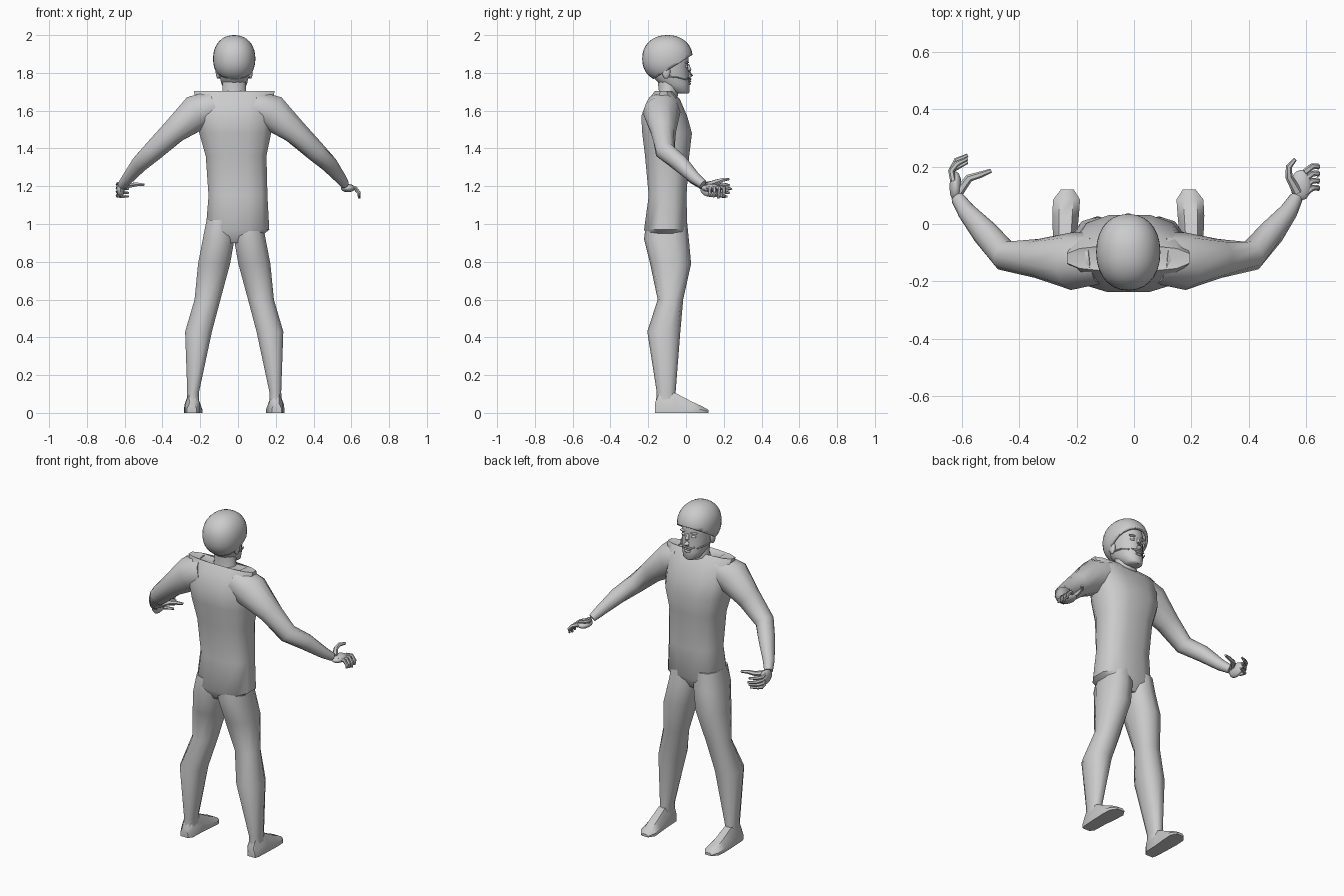
import bpy, bmesh, math
from mathutils import Vector, Matrix

if "Cube" in bpy.data.objects:
    bpy.data.objects.remove(bpy.data.objects["Cube"])

MAT = bpy.data.materials.new("light grey")
MAT.diffuse_color = (0.6, 0.6, 0.6, 1)
MAT.use_nodes = True
MAT.node_tree.nodes["Principled BSDF"].inputs["Base Color"].default_value = MAT.diffuse_color


def finish(bm, name, angle=50):
    bmesh.ops.recalc_face_normals(bm, faces=bm.faces)
    mesh = bpy.data.meshes.new(name)
    bm.to_mesh(mesh)
    bm.free()
    mesh.materials.append(MAT)
    ob = bpy.data.objects.new(name, mesh)
    bpy.context.collection.objects.link(ob)
    bpy.ops.object.select_all(action='DESELECT')
    ob.select_set(True)
    bpy.context.view_layer.objects.active = ob
    bpy.ops.object.shade_smooth_by_angle(angle=math.radians(angle))
    return ob


def skin(bm, rings):
    """Join rings of points into a closed, capped surface."""
    rows = [[bm.verts.new(p) for p in r] for r in rings]
    n = len(rows[0])
    for a, b in zip(rows, rows[1:]):
        for i in range(n):
            j = (i + 1) % n
            bm.faces.new((a[i], a[j], b[j], b[i]))
    bm.faces.new(rows[0])
    bm.faces.new(rows[-1])


def loft(name, sections, n=12, power=0.8):
    """Level sections (z, x0, x1, y0, y1) with rounded corners."""
    def ring(z, x0, x1, y0, y1):
        pts = []
        for i in range(n):
            t = math.tau * (i + 0.5) / n
            c, s = math.cos(t), math.sin(t)
            u = math.copysign(abs(c) ** power, c)
            v = math.copysign(abs(s) ** power, s)
            pts.append(((x0 + x1) / 2 + u * (x1 - x0) / 2,
                        (y0 + y1) / 2 + v * (y1 - y0) / 2, z))
        return pts
    bm = bmesh.new()
    skin(bm, [ring(*s) for s in sections])
    return finish(bm, name)


def tube(name, path, n=8):
    """Path of (x, y, z, radius)."""
    bm = bmesh.new()
    pts = [Vector(p[:3]) for p in path]
    rings = []
    for k, p in enumerate(pts):
        d = (pts[min(k + 1, len(pts) - 1)] - pts[max(k - 1, 0)]).normalized()
        side = d.cross(Vector((0, 0, 1)))
        side = side.normalized() if side.length > 0.01 else Vector((1, 0, 0))
        up = side.cross(d)
        rings.append([p + path[k][3] * (math.cos(math.tau * i / n) * side
                      + math.sin(math.tau * i / n) * up) for i in range(n)])
    skin(bm, rings)
    return finish(bm, name)


def ball(name, centre, radii, seg=16):
    bm = bmesh.new()
    bmesh.ops.create_uvsphere(bm, u_segments=seg, v_segments=seg * 3 // 4, radius=1)
    bmesh.ops.transform(bm, verts=bm.verts,
                        matrix=Matrix.Translation(centre) @ Matrix.Diagonal((*radii, 1)))
    return finish(bm, name)


CX = -0.02      # body centre line

# Torso
loft("torso", [
    (0.90, CX - .10, CX + .10, -.18, -.03),
    (0.97, CX - .155, CX + .19, -.225, .01),
    (1.15, CX - .14, CX + .18, -.20, .005),
    (1.36, CX - .155, CX + .175, -.22, .02),
    (1.48, CX - .19, CX + .20, -.235, .035),
    (1.57, CX - .205, CX + .205, -.24, .01),
    (1.66, CX - .21, CX + .21, -.20, -.03),
    (1.705, CX - .22, CX + .22, -.165, -.075),
    (1.69, CX - .08, CX + .08, -.15, -.06)], power=0.75)

# Legs and feet
for side, s in (("left", -1), ("right", 1)):
    def sx(z, inner, outer, y0, y1):
        a, b = sorted((CX + s * inner, CX + s * outer))
        return (z, a, b, y0, y1)
    loft(side + "_leg", [
        sx(.04, .185, .255, -.16, -.05),
        sx(.11, .185, .25, -.155, -.055),
        sx(.43, .115, .263, -.205, -.03),
        sx(.60, .07, .213, -.15, -.015),
        sx(.79, .018, .195, -.19, .027),
        sx(.92, -.005, .17, -.222, .015),
        sx(1.02, .0, .15, -.21, .005)], n=10, power=0.85)

    # wedge foot: rings run from heel to toe
    bm = bmesh.new()
    rings = []
    for y, top, w0, w1 in ((-.165, .05, .20, .25), (-.14, .11, .183, .258),
                           (-.055, .105, .18, .262), (.03, .06, .172, .265),
                           (.085, .035, .168, .262), (.12, .015, .19, .235)):
        m = (w0 + w1) / 2
        h = (w1 - w0) / 2
        rings.append([(CX + s * (m + h * a), y, max(.0, top * b))
                      for a, b in ((-1, .0), (1, .0), (1, .45), (.5, 1),
                                   (-.5, 1), (-1, .45))])
    skin(bm, rings)
    finish(bm, side + "_foot", 40)

# Arms
tube("left_arm", [(-.13, -.12, 1.62, .09), (-.22, -.13, 1.59, .10), (-.34, -.12, 1.49, .068),
                  (-.45, -.11, 1.385, .054), (-.52, -.03, 1.32, .046),
                  (-.585, .045, 1.24, .032), (-.615, .09, 1.205, .024)], 10)
tube("right_arm", [(.09, -.12, 1.62, .09), (.18, -.13, 1.59, .10), (.30, -.12, 1.49, .068),
                   (.41, -.11, 1.385, .054), (.48, -.03, 1.32, .046),
                   (.54, .045, 1.245, .032), (.565, .09, 1.21, .024)], 10)

# Hands: palm, four curled fingers, thumb
ball("left_palm", (-.622, .13, 1.185), (.022, .055, .042), 12)
ball("right_palm", (.582, .135, 1.19), (.038, .055, .022), 12)
for i in range(4):
    z = 1.213 - .02 * i
    e = .012 * abs(i - 1)
    tube("left_finger", [(-.63, .15, z, .011), (-.637, .185, z - .003, .011),
                         (-.618, .222 - e, z - .006, .010),
                         (-.58, .24 - e, z - .008, .006)], 6)
    y = .20 - .025 * i
    tube("right_finger", [(.595, y - .02, 1.195, .011), (.62, y, 1.19, .011),
                          (.64, y + .002, 1.165, .010),
                          (.642, y - .005, 1.135 + e / 2, .006)], 6)
tube("left_thumb", [(-.615, .105, 1.20, .017), (-.575, .16, 1.205, .014),
                    (-.535, .172, 1.21, .011), (-.498, .186, 1.208, .007)], 6)
tube("right_thumb", [(.57, .11, 1.205, .017), (.54, .165, 1.225, .013),
                     (.54, .20, 1.235, .011), (.562, .226, 1.238, .007)], 6)

# Neck and head
loft("neck", [(1.64, CX - .09, CX + .09, -.16, -.045), (1.70, CX - .065, CX + .065, -.145, -.04),
              (1.82, CX - .065, CX + .065, -.16, -.03)], n=12, power=1)
loft("face", [(1.69, CX - .03, CX + .03, -.045, .012),
              (1.70, CX - .048, CX + .048, -.08, .02),
              (1.74, CX - .068, CX + .068, -.14, .018),
              (1.79, CX - .08, CX + .08, -.19, .014),
              (1.835, CX - .083, CX + .083, -.20, .012),
              (1.88, CX - .083, CX + .083, -.20, .015),
              (1.93, CX - .075, CX + .075, -.19, .0)], n=20, power=0.95)
tube("nose", [(CX, .008, 1.845, .008), (CX, .018, 1.815, .011),
              (CX, .024, 1.79, .015), (CX, .01, 1.778, .010)], 8)
ball("upper_lip", (CX, .017, 1.756), (.024, .012, .006), 10)
ball("lower_lip", (CX, .016, 1.743), (.021, .012, .007), 10)
for s in (-1, 1):
    ball("eye", (CX + s * .032, .001, 1.833), (.015, .011, .008), 10)
    ball("brow", (CX + s * .034, .003, 1.855), (.023, .012, .006), 10)
    ball("ear", (CX + s * .086, -.105, 1.805), (.012, .022, .036), 12)
    tube("moustache", [(CX, .023, 1.768, .006), (CX + s * .025, .018, 1.765, .006),
                       (CX + s * .045, .006, 1.772, .003)], 6)
    tube("chin_strap", [(CX + s * .086, -.09, 1.78, .004), (CX + s * .078, -.04, 1.775, .004),
                        (CX + s * .055, .0, 1.765, .004)], 6)

# Helmet: rounded dome, lower edge raised over the face
bm = bmesh.new()
bmesh.ops.create_uvsphere(bm, u_segments=28, v_segments=20, radius=1)
for v in bm.verts:
    v.co = Vector([math.copysign(abs(c) ** .92, c) for c in v.co])
    v.co = Vector((CX + v.co.x * .112, -.098 + v.co.y * .134, 1.875 + v.co.z * .125))
for co, no in (((0, -.12, 1.80), (0, .62, -1)), ((0, 0, 1.768), (0, 0, -1))):
    bmesh.ops.bisect_plane(bm, geom=bm.verts[:] + bm.edges[:] + bm.faces[:],
                           plane_co=co, plane_no=no, clear_outer=True)
helmet = finish(bm, "helmet")
mod = helmet.modifiers.new("thickness", 'SOLIDIFY')
mod.thickness = 0.014
